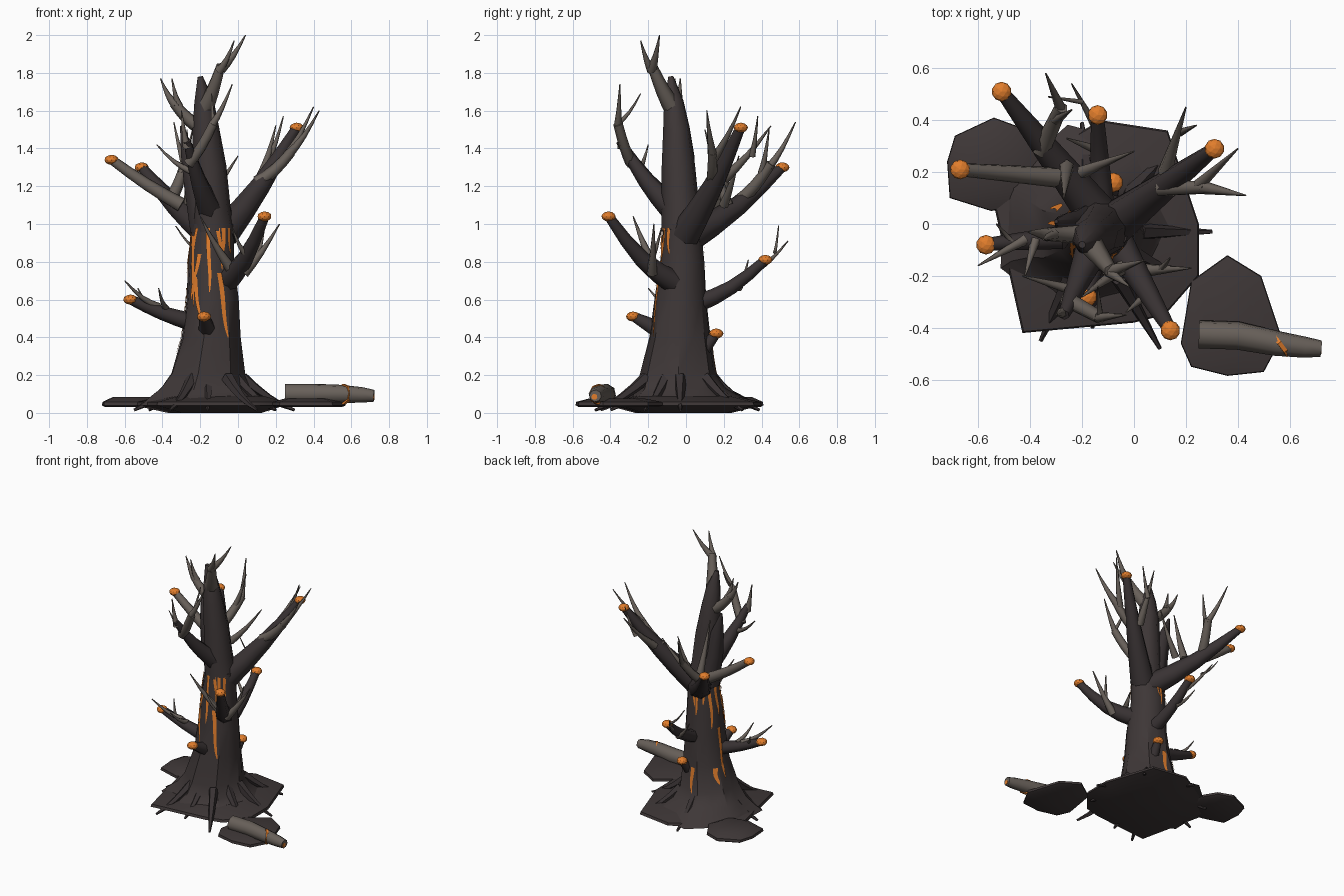
import bpy, bmesh, math
from mathutils import Vector
from mathutils.bvhtree import BVHTree

old = bpy.data.objects.get("Cube")
if old:
    bpy.data.objects.remove(old, do_unlink=True)


def material(name, red, green, blue):
    mat = bpy.data.materials.new(name)
    mat.use_nodes = True
    mat.diffuse_color = (red, green, blue, 1)
    shader = mat.node_tree.nodes["Principled BSDF"]
    shader.inputs["Base Color"].default_value = (red, green, blue, 1)
    shader.inputs["Roughness"].default_value = 0.9
    return mat


BARK = material("dark bark", .048, .038, .038)
BRANCH = material("branch bark", .040, .032, .033)
GREY = material("weathered wood", .138, .117, .101)
SAP = material("orange sap", .75, .205, .025)


def finish(name, bm, mat, smooth=None):
    """Turn a bmesh into an object with one material."""
    bmesh.ops.recalc_face_normals(bm, faces=bm.faces)
    mesh = bpy.data.meshes.new(name)
    bm.to_mesh(mesh)
    mesh.materials.append(mat)
    obj = bpy.data.objects.new(name, mesh)
    bpy.context.collection.objects.link(obj)
    if smooth:
        bpy.ops.object.select_all(action="DESELECT")
        obj.select_set(True)
        bpy.context.view_layer.objects.active = obj
        bpy.ops.object.shade_smooth_by_angle(angle=math.radians(smooth))


def loft(rings):
    """Skin a list of closed rings that all have the same point count."""
    bm = bmesh.new()
    loops = [[bm.verts.new(p) for p in ring] for ring in rings]
    n = len(loops[0])
    for low, high in zip(loops, loops[1:]):
        for i in range(n):
            j = (i + 1) % n
            bm.faces.new((low[i], low[j], high[j], high[i]))
    bm.faces.new(loops[0][::-1])
    bm.faces.new(loops[-1])
    return bm


def tube(name, points, radii, mat, sides=6, smooth=None):
    """Tapered tube along a path, with a frame carried along it."""
    points = [Vector(p) for p in points]
    side = Vector((.8, -.6, .1))
    rings = []
    for i, (p, r) in enumerate(zip(points, radii)):
        tangent = (points[min(i + 1, len(points) - 1)] - points[max(i - 1, 0)]).normalized()
        side = (side - tangent * side.dot(tangent)).normalized()
        other = tangent.cross(side)
        turns = [math.tau * k / sides for k in range(sides)]
        rings.append([p + (side * math.cos(a) + other * math.sin(a)) * r for a in turns])
    finish(name, loft(rings), mat, smooth)


def limb(name, start, end, thick, thin, mat, sag=.03, sides=6, steps=4):
    """Limb that sags in the middle and sweeps upward to its tip."""
    a, b = Vector(start), Vector(end)
    pts, radii = [], []
    for i in range(steps + 1):
        t = i / steps
        pts.append(a.lerp(b, t) - Vector((0, 0, sag * math.sin(math.pi * t))))
        radii.append(thick + (thin - thick) * t)
    tube(name, pts, radii, mat, sides, 65)


# Trunk: fluted rings (height, centre x, centre y, half width, half depth, flute)
TRUNK = [(.04, -.17, 0, .36, .37, .06), (.08, -.18, 0, .305, .31, .06),
         (.13, -.175, -.02, .245, .24, .05), (.21, -.165, -.04, .195, .2, .04),
         (.4, -.145, -.032, .156, .163, .02), (.6, -.137, -.03, .138, .138, .02),
         (.8, -.142, -.02, .122, .12, 0), (1, -.13, -.02, .11, .1, 0)]
SIDES = 14
rings = []
for z, cx, cy, rx, ry, flute in TRUNK:
    ring = []
    for k in range(SIDES):
        a = math.tau * k / SIDES
        f = 1 + flute * (-1) ** k
        ring.append((cx + rx * f * math.cos(a), cy + ry * f * math.sin(a), z))
    rings.append(ring)
trunk_mesh = loft(rings)
trunk_surface = BVHTree.FromBMesh(trunk_mesh)
finish("trunk", trunk_mesh, BARK, 35)

# Broken crown above the trunk
tube("crown", [(-.13, -.02, .97), (-.14, -.03, 1.1), (-.15, -.04, 1.3), (-.17, -.05, 1.5),
               (-.18, -.065, 1.65), (-.2, -.08, 1.78)],
     [.113, .1, .09, .072, .052, .014], BARK, 8, 50)
tube("crown_spike", [(-.18, 0, .97), (-.23, -.01, 1.2), (-.26, 0, 1.36), (-.3, .01, 1.52)],
     [.08, .06, .045, .008], BRANCH, 6, 65)


# Ground: low mounds with thin rims and an undercut
def mound(name, outline, bottom, shrink, top):
    cx = sum(p[0] for p in outline) / len(outline)
    cy = sum(p[1] for p in outline) / len(outline)
    layers = [(bottom, shrink), (.04, 1), (.058, .985), (top, .65)]
    rings = [[(cx + (x - cx) * s, cy + (y - cy) * s, z) for x, y in outline] for z, s in layers]
    finish(name, loft(rings), BARK, 35)


mound("ground", [(-.43, -.42), (0, -.38), (.12, -.35), (.25, -.2), (.25, 0), (.13, .36),
                 (-.13, .4), (-.35, .27), (-.55, .12)], 0, .62, .09)
mound("ground_right", [(-.55, .05), (-.4, .08), (-.36, .25), (-.43, .37), (-.54, .41),
                       (-.69, .34), (-.72, .24), (-.71, .1)], .03, .9, .085)
mound("ground_left", [(.18, -.46), (.22, -.55), (.36, -.585), (.5, -.57), (.57, -.44),
                      (.49, -.2), (.36, -.12), (.22, -.22)], .03, .9, .075)

# Roots
for i, (x, y) in enumerate([(-.36, -.45), (.1, -.48), (.3, -.03), (-.55, -.06), (-.47, .2),
                            (-.2, .39), (.16, .3), (-.16, -.4), (.2, -.22)]):
    foot = Vector((x, y, .015))
    top = Vector((-.16, -.03, .3)).lerp(foot, .4)
    limb(f"root_{i + 1}", top, foot, .034, .008, BRANCH, .02, 5)


# Main limbs with sap on the cut tips
def sap_limb(name, start, end, thick, mat=BRANCH, sag=.03):
    limb(name, start, end, thick, .026, mat, sag, 7)
    bm = bmesh.new()
    bmesh.ops.create_icosphere(bm, subdivisions=2, radius=.038)
    for v in bm.verts:
        v.co.z *= .7
    bmesh.ops.translate(bm, verts=bm.verts, vec=end)
    finish(name + "_sap", bm, SAP)


sap_limb("right_back_limb", (-.13, .02, .93), (-.51, .51, 1.3), .085)
sap_limb("right_upper_limb", (-.3, .18, 1.1), (-.67, .21, 1.34), .04, GREY, .01)
sap_limb("left_upper_limb", (-.08, 0, .95), (.31, .29, 1.51), .085)
sap_limb("left_front_limb", (-.07, -.06, .69), (.14, -.41, 1.04), .065, sag=.05)
sap_limb("back_limb", (-.12, .06, .58), (-.14, .42, .81), .05)
sap_limb("right_lower_limb", (-.24, -.05, .48), (-.57, -.08, .6), .05, sag=.01)
sap_limb("front_stub", (-.16, -.13, .43), (-.18, -.28, .51), .052, sag=0)
sap_limb("back_stub", (-.1, .07, .3), (-.08, .16, .42), .04, sag=0)
limb("front_upper_limb", (-.15, -.07, 1.08), (-.27, -.35, 1.44), .07, .022, BRANCH)

# Weathered twigs: start, tip and base thickness, grouped by the limb they grow from
TWIGS = {
    "crown": [((-.18, -.06, 1.6), (-.09, -.18, 1.84), .052),
              ((-.18, -.04, 1.5), (-.34, -.04, 1.64), .042),
              ((-.33, -.04, 1.63), (-.41, -.03, 1.77), .028),
              ((-.31, -.04, 1.62), (-.35, -.06, 1.77), .024),
              ((-.09, -.18, 1.82), (.04, -.14, 2), .028),
              ((-.1, -.18, 1.81), (-.02, -.24, 1.97), .026)],
    "front_upper": [((-.26, -.29, 1.32), (-.13, -.36, 1.53), .032),
                    ((-.14, -.36, 1.52), (-.03, -.35, 1.74), .022),
                    ((-.27, -.34, 1.4), (-.3, -.35, 1.6), .024),
                    ((-.13, -.36, 1.53), (-.14, -.24, 1.69), .014),
                    ((-.25, -.25, 1.28), (-.43, -.2, 1.42), .02)],
    "left_upper": [((.1, .14, 1.22), (.28, .14, 1.38), .036),
                   ((.27, .14, 1.37), (.43, .11, 1.6), .026),
                   ((.25, .15, 1.35), (.4, .29, 1.62), .024),
                   ((.12, .2, 1.24), (.2, .45, 1.52), .03),
                   ((.17, .35, 1.36), (.24, .38, 1.57), .018)]}
TWIGS["right_back"] = [((-.36, .28, 1.12), (-.28, .45, 1.32), .036),
                       ((-.28, .44, 1.3), (-.34, .58, 1.54), .022),
                       ((-.3, .4, 1.27), (-.24, .44, 1.5), .02),
                       ((-.26, .22, 1.1), (-.27, .1, 1.5), .03),
                       ((-.2, .2, 1.1), (0, .28, 1.36), .026)]
TWIGS["left_front"] = [((-.02, -.15, .74), (-.2, -.28, 1.04), .034),
                       ((.03, -.18, .74), (.22, -.17, 1), .03),
                       ((.1, -.18, .82), (.14, -.13, .98), .016),
                       ((.04, -.28, .84), (-.03, -.34, .98), .018)]
TWIGS["right_lower"] = [((-.42, -.06, .56), (-.6, -.16, .7), .022),
                        ((-.38, -.06, .55), (-.42, -.2, .66), .02),
                        ((-.46, -.08, .57), (-.53, 0, .66), .014)]
TWIGS["back"] = [((-.13, .28, .66), (-.26, .33, .81), .02),
                 ((-.14, .36, .75), (-.24, .54, .91), .018),
                 ((-.2, .47, .85), (-.33, .49, .99), .01)]
for group, twigs in TWIGS.items():
    for i, (start, tip, thick) in enumerate(twigs):
        # twigs that carry another twig keep some thickness at the tip
        carries = any((Vector(tip) - Vector(t[0])).length < .04 for t in twigs)
        limb(f"{group}_twig_{i + 1}", start, tip, thick, .026 if carries else .003, GREY, .018)

# Sap streaks: thin strips laid on the trunk (angle in degrees, top, bottom, drift)
STREAKS = [(206, .94, .56, 28), (236, .84, .6, -14), (228, .72, .48, 24), (222, .98, .78, -10),
           (262, .98, .64, 3), (289, .98, .76, 8), (304, .98, .8, -6), (287, .74, .4, 14),
           (320, .98, .84, 5), (82, .98, .82, 8), (100, .98, .76, -4), (142, .95, .66, 5),
           (118, .98, .84, 4), (170, .66, .3, 5), (92, .38, .2, 4), (150, .38, .27, 4),
           (166, .97, .74, 6), (192, .95, .7, 4)]
for i, (angle, top, bottom, drift) in enumerate(STREAKS):
    bm = bmesh.new()
    rows = []
    steps = 8
    for s in range(steps + 1):
        t = s / steps
        z = top + (bottom - top) * t
        middle = math.radians(angle + drift * t + 2 * math.sin(5 * t + i))
        half = .085 * (1 - t) ** .5 + .015
        row = []
        for a in (middle - half, middle + half):
            out = Vector((math.cos(a), math.sin(a), 0))
            hit = trunk_surface.ray_cast(Vector((-.14, -.02, z)), out)[0]
            row.append(bm.verts.new(hit + out * .007))
        rows.append(row)
    for upper, lower in zip(rows, rows[1:]):
        bm.faces.new((upper[0], lower[0], lower[1], upper[1]))
    finish(f"sap_streak_{i + 1}", bm, SAP)

# Fallen log with a slanted sap ring and a small sap core
tube("fallen_log", [(.25, -.425, .1), (.4, -.43, .1), (.55, -.46, .1), (.66, -.475, .095),
                    (.72, -.48, .09)], [.055, .055, .049, .041, .032], GREY, 8, 50)
tube("log_sap_ring", [(.555, -.47, .099), (.568, -.46, .098)], [.055, .055], SAP, 8)
tube("log_sap_core", [(.718, -.485, .085), (.722, -.485, .085)], [.016, .016], SAP, 8)
